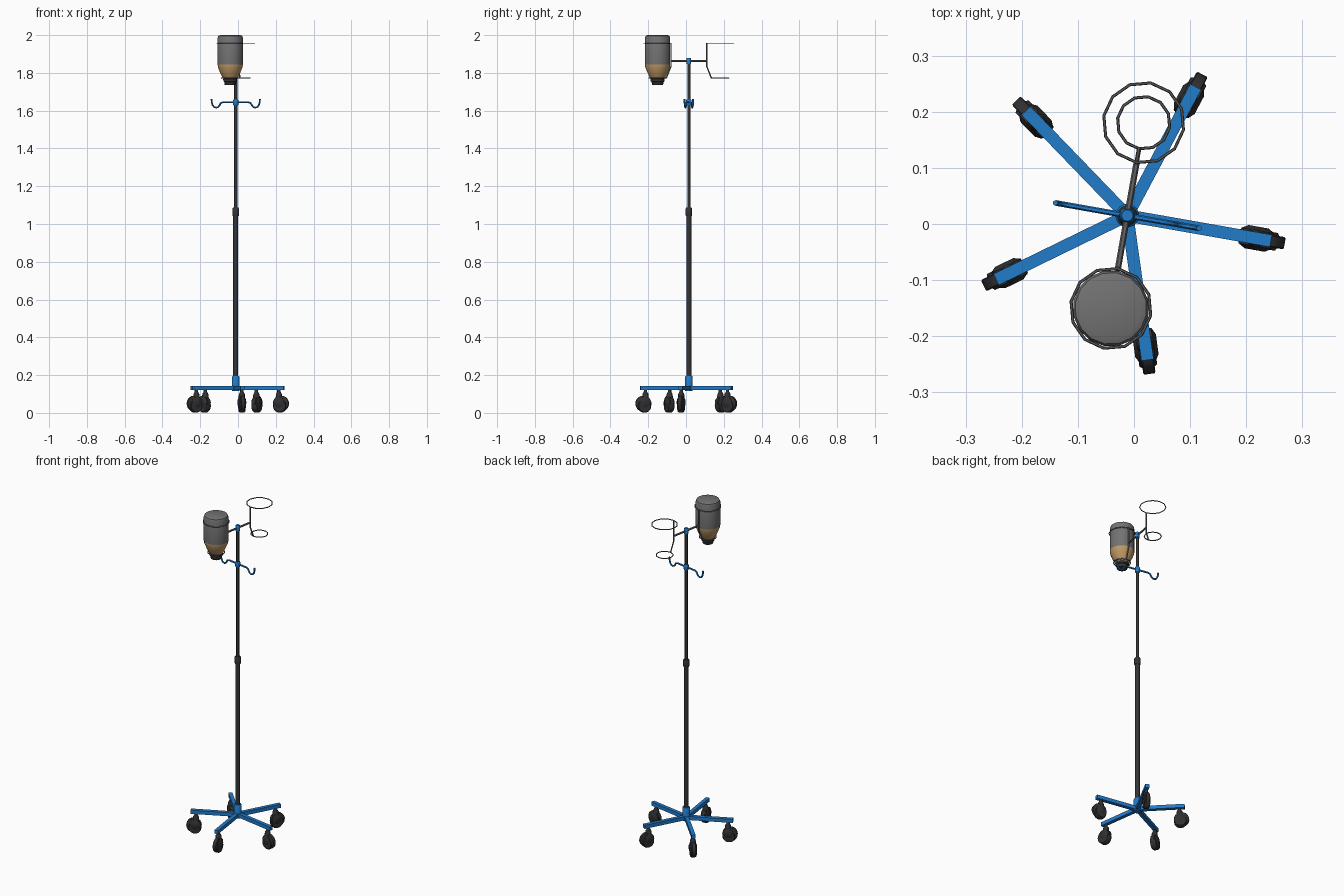
import bpy, bmesh, math
from mathutils import Matrix, Vector

if "Cube" in bpy.data.objects:
    bpy.data.objects.remove(bpy.data.objects["Cube"])

# Whole stand is laid out around the pole axis, turned by -10 degrees
BASE = Matrix.Translation((-0.012, 0.015, 0)) @ Matrix.Rotation(math.radians(-10), 4, 'Z')


def mat(name, rgb):
    m = bpy.data.materials.new(name)
    m.diffuse_color = (*rgb, 1)
    m.use_nodes = True
    m.node_tree.nodes["Principled BSDF"].inputs["Base Color"].default_value = m.diffuse_color
    return m


BLUE = mat("blue paint", (0.015, 0.20, 0.60))
DARK = mat("dark metal", (0.035, 0.035, 0.035))
RUBBER = mat("caster black", (0.03, 0.03, 0.03))
GREY = mat("bottle grey", (0.17, 0.17, 0.17))
WIRE = mat("wire grey", (0.13, 0.13, 0.13))
TAN = mat("tan liquid", (0.52, 0.32, 0.13))


def add(name, bm, mats, mtx=Matrix()):
    bmesh.ops.recalc_face_normals(bm, faces=bm.faces)
    me = bpy.data.meshes.new(name)
    bm.to_mesh(me)
    bm.free()
    for m in mats:
        me.materials.append(m)
    me.transform(BASE @ mtx)
    ob = bpy.data.objects.new(name, me)
    bpy.context.collection.objects.link(ob)
    return ob


def smooth(ob, angle=40):
    bpy.ops.object.select_all(action='DESELECT')
    ob.select_set(True)
    bpy.context.view_layer.objects.active = ob
    bpy.ops.object.shade_smooth_by_angle(angle=math.radians(angle))


def lathe(name, profile, mats, n=16, mtx=Matrix(), rule=None):
    """Capped solid of revolution from (radius, z) points."""
    bm = bmesh.new()
    rings = [[bm.verts.new((r * math.cos(2 * math.pi * i / n), r * math.sin(2 * math.pi * i / n), z))
              for i in range(n)] for r, z in profile]
    for a, b in zip(rings, rings[1:]):
        for i in range(n):
            j = (i + 1) % n
            bm.faces.new((a[i], a[j], b[j], b[i]))
    bm.faces.new(rings[0])
    bm.faces.new(rings[-1])
    if rule:
        for f in bm.faces:
            f.material_index = rule(f.calc_center_median().z)
    ob = add(name, bm, mats, mtx)
    smooth(ob)
    return ob


def box(name, size, loc, m, mtx=Matrix()):
    bm = bmesh.new()
    bmesh.ops.create_cube(bm, size=1)
    bmesh.ops.scale(bm, vec=size, verts=bm.verts)
    bmesh.ops.translate(bm, vec=loc, verts=bm.verts)
    return add(name, bm, [m], mtx)


def tube(name, pts, r, m, closed=False, mtx=Matrix()):
    cu = bpy.data.curves.new(name, 'CURVE')
    cu.dimensions = '3D'
    cu.bevel_depth = r
    cu.bevel_resolution = 1
    cu.use_fill_caps = True
    sp = cu.splines.new('POLY')
    sp.points.add(len(pts) - 1)
    for p, q in zip(sp.points, pts):
        p.co = (*(BASE @ mtx @ Vector(q)), 1)
    sp.use_cyclic_u = closed
    cu.materials.append(m)
    ob = bpy.data.objects.new(name, cu)
    bpy.context.collection.objects.link(ob)
    bpy.ops.object.select_all(action='DESELECT')
    ob.select_set(True)
    bpy.context.view_layer.objects.active = ob
    bpy.ops.object.convert(target='MESH')
    smooth(ob, 50)


# Telescopic pole, collar and blue fittings
lathe("lower_pole", [(0.0135, 0.13), (0.0135, 1.06)], [DARK])
lathe("pole_collar", [(0.016, 1.043), (0.018, 1.048), (0.018, 1.08), (0.014, 1.087)], [DARK])
lathe("upper_pole", [(0.0085, 1.05), (0.0085, 1.87)], [DARK])
lathe("base_hub", [(0.021, 0.115), (0.021, 0.19), (0.018, 0.195)], [BLUE])
lathe("hook_clamp", [(0.012, 1.628), (0.014, 1.632), (0.014, 1.655), (0.012, 1.66)], [BLUE])
lathe("top_cap", [(0.012, 1.847), (0.012, 1.877), (0.010, 1.88)], [BLUE])

# Five legs, each with a caster
for k in range(5):
    R = Matrix.Rotation(math.radians(72 * k), 4, 'Z')
    box(f"leg_{k}", (0.26, 0.022, 0.022), (0.13, 0, 0.131), BLUE, R)
    side = Matrix.Rotation(math.radians(90), 4, 'X')
    lathe(f"caster_wheel_{k}", [(0.039, -0.011), (0.042, -0.009), (0.042, 0.009), (0.039, 0.011)],
          [RUBBER], 20, R @ Matrix.Translation((0.243, 0, 0.049)) @ side)
    # domed cheeks on both sides of the wheel
    lathe(f"caster_cheeks_{k}", [(0.018, -0.021), (0.030, -0.014), (0.030, 0.014), (0.018, 0.021)],
          [RUBBER], 10, R @ Matrix.Translation((0.234, 0, 0.055)) @ side)
    lathe(f"wheel_tread_{k}", [(0.032, -0.016), (0.036, -0.009), (0.036, 0.009), (0.032, 0.016)],
          [RUBBER], 20, R @ Matrix.Translation((0.238, 0, 0.037)) @ side)
    lathe(f"caster_stem_{k}", [(0.018, 0.07), (0.016, 0.10), (0.009, 0.112), (0.009, 0.122)],
          [RUBBER], 10, R @ Matrix.Translation((0.232, 0, 0)))

# Pair of hooks on one bar
half = [(0.065, 1.645), (0.080, 1.641), (0.086, 1.630), (0.093, 1.620), (0.104, 1.616),
        (0.117, 1.620), (0.125, 1.631), (0.129, 1.645), (0.130, 1.662)]
tube("hook_bar", [(-u, 0, z) for u, z in reversed(half)] + [(u, 0, z) for u, z in half], 0.005, BLUE)

# Cross arm with two wire bottle holders
tube("holder_arm", [(0, -0.097, 1.863), (0, 0.097, 1.863)], 0.0055, WIRE)
for name, turn in (("back", 0), ("front", 180)):
    T = Matrix.Rotation(math.radians(turn), 4, 'Z')
    tube(f"{name}_holder_upright", [(0, 0.096, 1.957), (0, 0.096, 1.835), (0, 0.121, 1.773)],
         0.004, WIRE, mtx=T)
    for part, r, z in (("upper", 0.072, 1.957), ("lower", 0.047, 1.772)):
        pts = [(r * math.cos(math.pi * i / 6), 0.168 + r * math.sin(math.pi * i / 6), z) for i in range(12)]
        tube(f"{name}_{part}_ring", pts, 0.0028, WIRE, True, T)

# Upside-down bottle in the front holder
B = Matrix.Translation((0, -0.168, 0))
lathe("bottle", [(0.034, 1.765), (0.042, 1.776), (0.056, 1.805), (0.066, 1.83), (0.068, 1.845),
                 (0.068, 1.985), (0.064, 1.996), (0.054, 2.0)],
      [TAN, GREY], 16, B, lambda z: int(z > 1.846))
lathe("bottle_cap", [(0.028, 1.735), (0.030, 1.737), (0.032, 1.752), (0.037, 1.755), (0.038, 1.768), (0.034, 1.772)],
      [DARK], 16, B)
